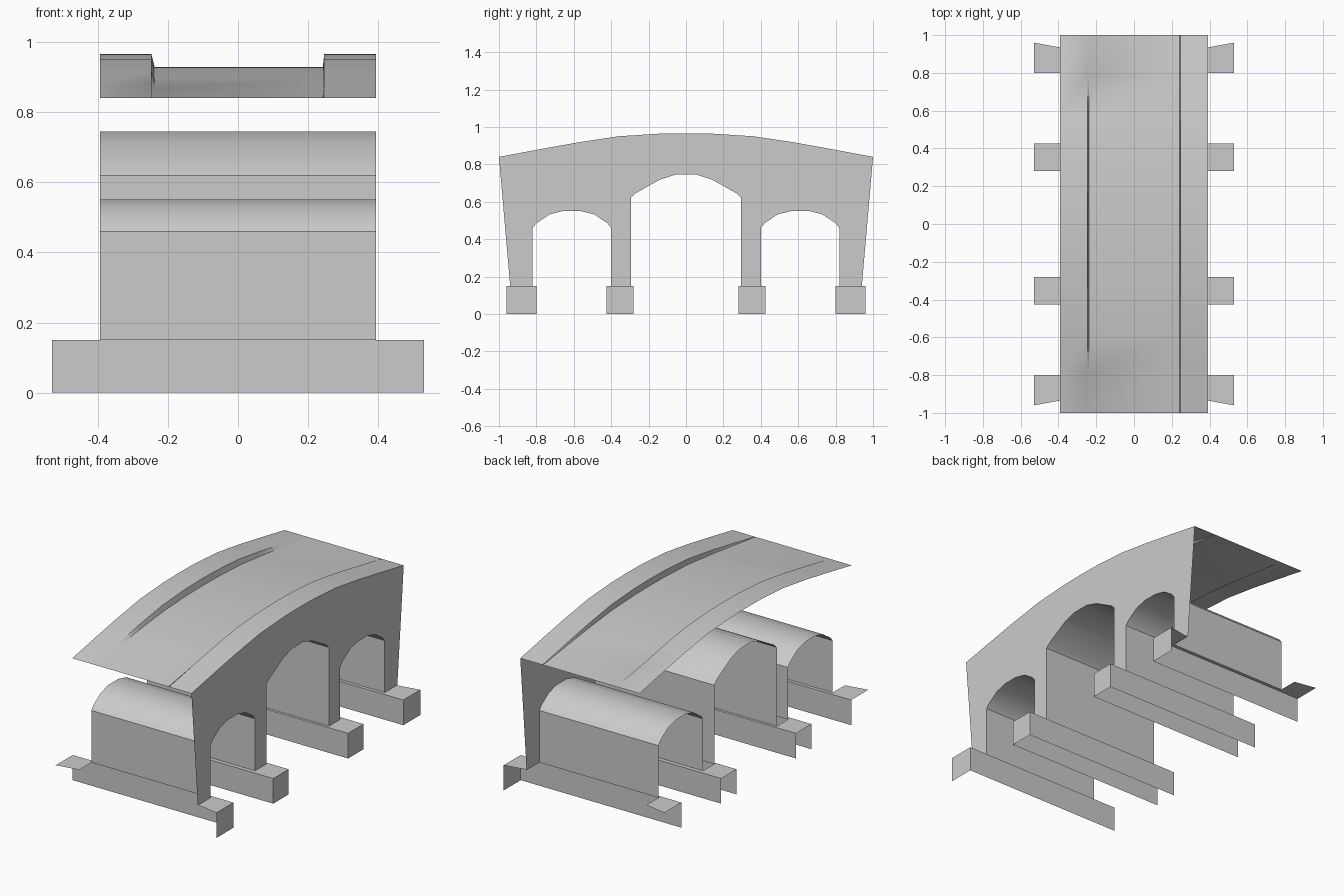
import bpy, math

if "Cube" in bpy.data.objects:
    bpy.data.objects.remove(bpy.data.objects["Cube"])

W = 0.393      # half width of the bridge
FX = 0.53      # half length of the footings
FZ = 0.15      # footing height

stone = bpy.data.materials.new("grey_stone")
stone.diffuse_color = (0.6, 0.6, 0.6, 1)
stone.use_nodes = True
stone.node_tree.nodes["Principled BSDF"].inputs["Base Color"].default_value = stone.diffuse_color


def build(name, verts, faces):
    me = bpy.data.meshes.new(name)
    me.from_pydata(verts, [], faces)
    me.materials.append(stone)
    ob = bpy.data.objects.new(name, me)
    bpy.context.collection.objects.link(ob)
    bpy.ops.object.select_all(action='DESELECT')
    ob.select_set(True)
    bpy.context.view_layer.objects.active = ob
    bpy.ops.object.shade_smooth_by_angle(angle=math.radians(35))
    return ob


def mirrored(half):
    """Complete a left-to-centre profile of (y, z) points."""
    return half + [(-y, z) for y, z in reversed(half) if abs(y) > 1e-6]


# Profiles along the bridge
crown = mirrored([(-1, .84), (-.78, .881), (-.58, .917), (-.36, .95),
                  (-.14, .964), (0, .966)])
mid_arch = mirrored([(-.295, FZ), (-.295, .62), (-.27, .645), (-.14, .718), (-.055, .745)])
half_side = [(-.21, FZ), (-.21, .46), (-.19, .485), (-.12, .532), (-.045, .551)]
side_arch = mirrored(half_side)
left_arch = [(y - .61, z) for y, z in side_arch]
right_arch = [(y + .61, z) for y, z in side_arch]

# Deck: raised kerbs either side of a slightly sunken roadway
columns = [(-W, 0), (-.247, 0), (-.238, 1), (.242, 1), (.246, 0), (W, 0)]
verts = []
for y, z in crown:
    for x, sunk in columns:
        verts.append((x, y, z - sunk * .29 * (z - .84)))
n = len(columns)
faces = [(r * n + c, r * n + c + 1, (r + 1) * n + c + 1, (r + 1) * n + c)
         for r in range(len(crown) - 1) for c in range(n - 1)]
build("deck", verts, faces)

# Side wall pierced by the three arches
outline = [(-.94, FZ)] + left_arch + mid_arch + right_arch + [(.94, FZ)] + crown[::-1]
build("side_wall", [(W, y, z) for y, z in outline], [tuple(range(len(outline)))])

# Arch linings, facing into the openings
for name, prof in (("front_arch", left_arch), ("middle_arch", mid_arch),
                   ("back_arch", right_arch)):
    verts = [(x, y, z) for y, z in prof for x in (-W, W)]
    faces = [(2 * i, 2 * i + 2, 2 * i + 3, 2 * i + 1) for i in range(len(prof) - 1)]
    build(name, verts, faces)


def footing(name, s, inner, outer, pier_in, pier_out, end):
    """Open channel under a pier; s is the side of the bridge, -1 front or 1 back."""
    verts, faces = [], []

    def quad(*pts):
        pts = [(x, s * y, z) for x, y, z in pts]
        if s < 0:
            pts.reverse()
        faces.append(tuple(range(len(verts), len(verts) + 4)))
        verts.extend(pts)

    root = .935 if end else outer
    # tops of the projecting ends
    for sx in (-1, 1):
        p = [(sx * W, inner, FZ), (sx * FX, inner, FZ), (sx * FX, outer, FZ), (sx * W, root, FZ)]
        quad(*(p if sx > 0 else p[::-1]))
    # inner side and its ledge
    quad((-FX, inner, 0), (FX, inner, 0), (FX, inner, FZ), (-FX, inner, FZ))
    quad((-W, inner, FZ), (W, inner, FZ), (W, pier_in, FZ), (-W, pier_in, FZ))
    # outer side and its ledge
    if not end:
        quad((FX, outer, 0), (-FX, outer, 0), (-FX, outer, FZ), (FX, outer, FZ))
        quad((-W, pier_out, FZ), (W, pier_out, FZ), (W, outer, FZ), (-W, outer, FZ))
    # end cap
    quad((FX, inner, 0), (FX, outer, 0), (FX, outer, FZ), (FX, inner, FZ))
    build(name, verts, faces)


for s, label in ((-1, "front"), (1, "back")):
    footing(label + "_end_footing", s, .80, .96, .82, .94, True)
    footing(label + "_middle_footing", s, .28, .425, .295, .40, False)
